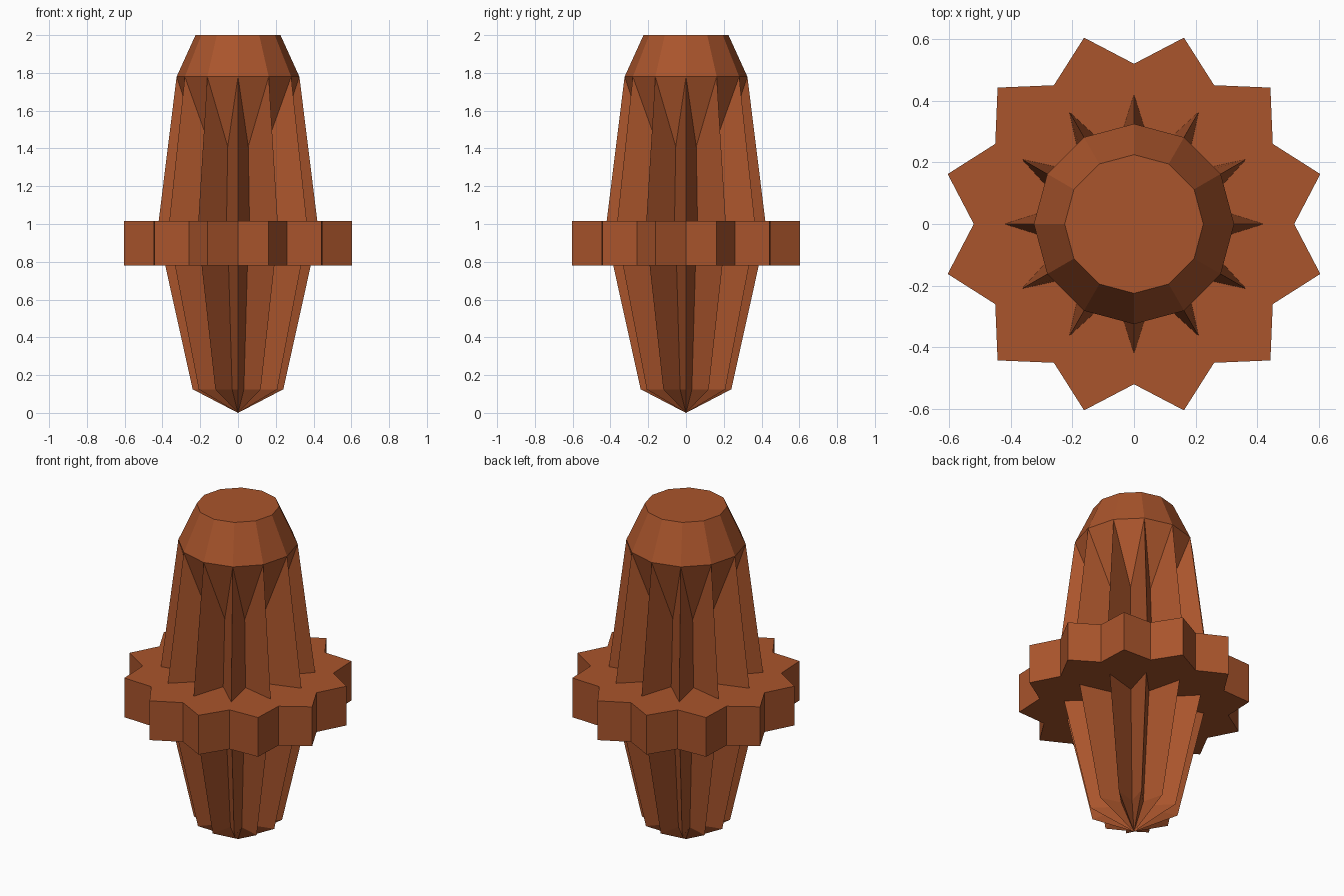
import bpy, bmesh
from math import sin, cos, pi

if "Cube" in bpy.data.objects:
    bpy.data.objects.remove(bpy.data.objects["Cube"])

N = 12  # flutes

bm = bmesh.new()


def ring(z, r_even, r_odd):
    """24-point star: r_even on the 30 degree steps, r_odd halfway between."""
    return [bm.verts.new(((r_odd if i % 2 else r_even) * cos(i * pi / N),
                          (r_odd if i % 2 else r_even) * sin(i * pi / N), z))
            for i in range(2 * N)]


def bridge(a, b):
    n = len(a)
    for i in range(n):
        j = (i + 1) % n
        bm.faces.new((a[i], a[j], b[j], b[i]))


# pointed tip
low = ring(0.125, 0.24, 0.12)
apex = bm.verts.new((0, 0, 0))
for i in range(2 * N):
    bm.faces.new((apex, low[(i + 1) % (2 * N)], low[i]))

# fluted lower body, star flange, start of fluted upper body
rings = [low,
         ring(0.78, 0.385, 0.193),
         ring(0.78, 0.52, 0.626),
         ring(1.015, 0.52, 0.626),
         ring(1.015, 0.42, 0.235)]
for a, b in zip(rings, rings[1:]):
    bridge(a, b)

# upper flutes: ridges reach the cap rim, valleys end lower at a slanted triangle
base = rings[-1]
shoulder = ring(1.78, 0.325, 0.21)
rim = shoulder[0::2]
valley = shoulder[1::2]
for v in valley:
    v.co.z = 1.41
bridge(base, shoulder)
for i in range(N):
    bm.faces.new((rim[i], valley[i], rim[(i + 1) % N]))

# twelve-sided tapered cap
top = ring(2.0, 0.225, 0.225)
for v in top[1::2]:
    bm.verts.remove(v)
top = top[0::2]
bridge(rim, top)
bm.faces.new(top)

bmesh.ops.recalc_face_normals(bm, faces=bm.faces[:])
mesh = bpy.data.meshes.new("fluted_plug")
bm.to_mesh(mesh)
bm.free()
plug = bpy.data.objects.new("fluted_plug", mesh)
bpy.context.collection.objects.link(plug)

# rust-brown colour
mat = bpy.data.materials.new("rust_brown")
mat.diffuse_color = (0.40, 0.09, 0.025, 1)
mat.use_nodes = True
mat.node_tree.nodes["Principled BSDF"].inputs["Base Color"].default_value = mat.diffuse_color
mesh.materials.append(mat)
